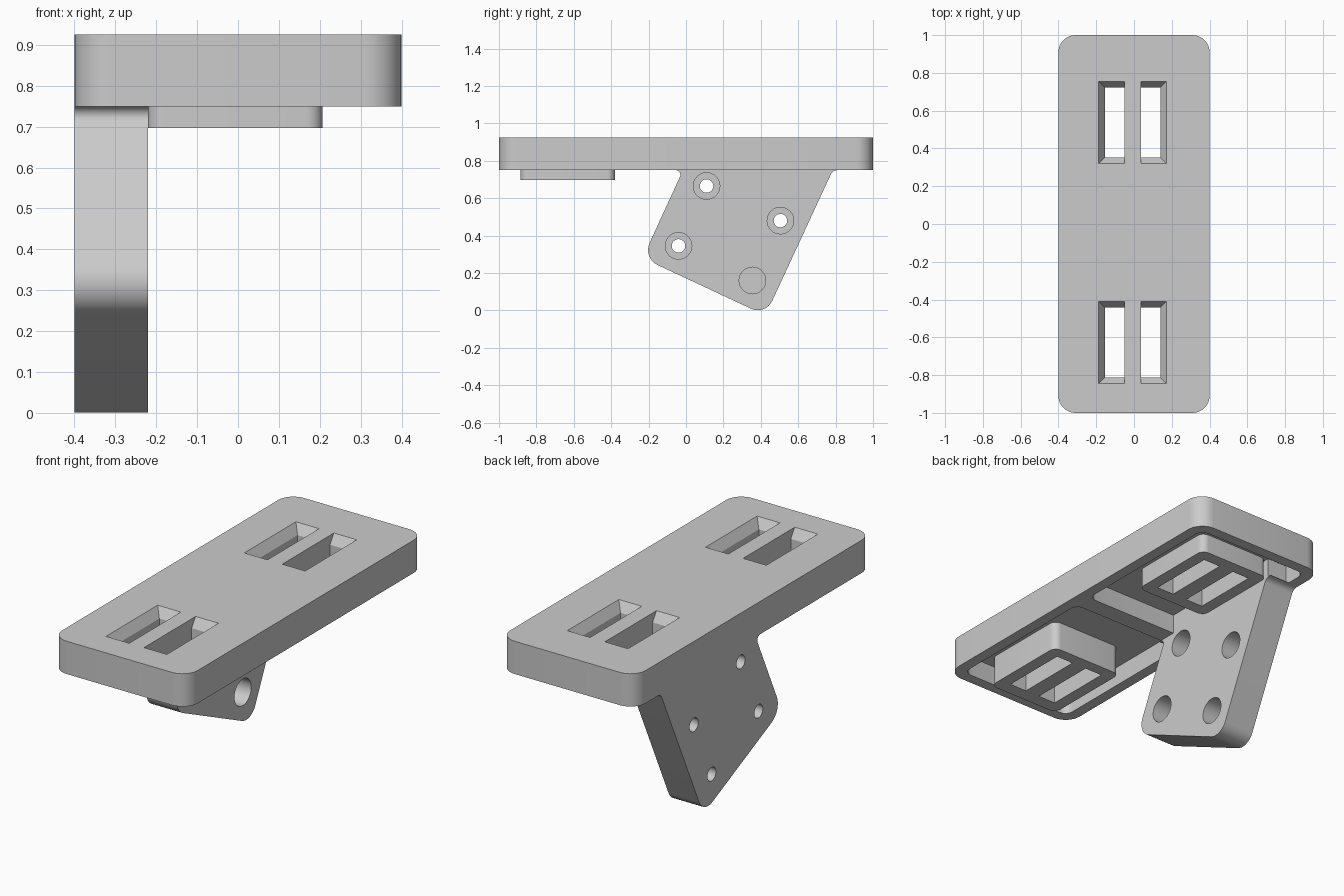
import bpy, bmesh, math
from mathutils import Vector

cube = bpy.data.objects.get("Cube")
if cube:
    bpy.data.objects.remove(cube, do_unlink=True)

GREY = (0.6, 0.6, 0.6, 1)
grey = bpy.data.materials.new("matte_grey")
grey.use_nodes = True
grey.diffuse_color = GREY
grey.node_tree.nodes["Principled BSDF"].inputs["Base Color"].default_value = GREY

TOP, UNDER, CEILING = 0.925, 0.75, 0.855


def loft(name, rings):
    """Closed solid through rings of matching 3D points."""
    bm = bmesh.new()
    loops = [[bm.verts.new(p) for p in ring] for ring in rings]
    n = len(loops[0])
    for a, b in zip(loops, loops[1:]):
        for i in range(n):
            j = (i + 1) % n
            bm.faces.new((a[i], a[j], b[j], b[i]))
    bm.faces.new(loops[0])
    bm.faces.new(loops[-1])
    bmesh.ops.recalc_face_normals(bm, faces=bm.faces)
    mesh = bpy.data.meshes.new(name)
    bm.to_mesh(mesh)
    bm.free()
    mesh.materials.append(grey)
    obj = bpy.data.objects.new(name, mesh)
    bpy.context.collection.objects.link(obj)
    return obj


def prism_z(name, pts, lo, hi):
    return loft(name, [[(a, b, h) for a, b in pts] for h in (lo, hi)])


def prism_x(name, pts, lo, hi):
    return loft(name, [[(h, a, b) for a, b in pts] for h in (lo, hi)])


def rounded(corners, steps=8):
    """Polygon from (a, b, radius) corners, each replaced by an arc."""
    out = []
    for i, (a, b, r) in enumerate(corners):
        p = Vector((a, b))
        if r == 0:
            out.append((a, b))
            continue
        u = (Vector(corners[i - 1][:2]) - p).normalized()
        v = (Vector(corners[(i + 1) % len(corners)][:2]) - p).normalized()
        half = u.angle(v) / 2
        centre = p + (u + v).normalized() * (r / math.sin(half))
        start = p + u * (r / math.tan(half)) - centre
        end = p + v * (r / math.tan(half)) - centre
        for k in range(steps + 1):
            d = start.lerp(end, 0.5).normalized() * r
            ang = math.atan2(start.x * end.y - start.y * end.x, start.dot(end))
            t = (k / steps - 0.5) * ang
            q = centre + Vector((d.x * math.cos(t) - d.y * math.sin(t),
                                 d.x * math.sin(t) + d.y * math.cos(t)))
            out.append((q.x, q.y))
    return out


def rect(x0, x1, y0, y1, r=0):
    return rounded([(x0, y0, r), (x1, y0, r), (x1, y1, r), (x0, y1, r)])


def circle(a, b, r, n=32):
    return [(a + r * math.cos(2 * math.pi * k / n),
             b + r * math.sin(2 * math.pi * k / n)) for k in range(n)]


def cut(obj, cutters):
    bpy.context.view_layer.objects.active = obj
    for c in cutters:
        mod = obj.modifiers.new("cut", "BOOLEAN")
        mod.operation, mod.solver, mod.object = "DIFFERENCE", "EXACT", c
        bpy.ops.object.modifier_apply(modifier=mod.name)


# Top plate with a walled underside and a cross rib
plate = prism_z("top_plate", rect(-0.4, 0.4, -1, 1, 0.09), UNDER, TOP)
pockets = [prism_z("pocket_cutter", rect(-0.34, 0.34, y0, y1, 0.045), 0.6, CEILING)
           for y0, y1 in ((-0.94, -0.05), (0.05, 0.94))]
cut(plate, pockets)

# Strap slots, flared at the top on three sides
slots = []
for y0, y1 in ((-0.845, -0.41), (0.32, 0.755)):
    for x0, x1, in0, in1 in ((-0.187, -0.05, 0.033, 0), (0.037, 0.172, 0, 0.033)):
        wide = rect(x0, x1, y0, y1)
        narrow = rect(x0 + in0, x1 - in1, y0 + 0.033, y1 - 0.033)
        levels = ((0.5, narrow), (TOP - 0.05, narrow), (TOP, wide), (1.1, wide))
        slots.append(loft("slot_cutter", [[(a, b, z) for a, b in ring]
                                          for z, ring in levels]))
cut(plate, slots)

# Pads around the slots
front_pad = prism_z("front_slot_pad", rect(-0.22, 0.207, -0.885, -0.38, 0.04),
                    0.697, CEILING + 0.01)
back_pad = prism_z("back_slot_pad", rect(-0.22, 0.207, 0.285, 0.79, 0.04),
                   UNDER, CEILING + 0.01)
cut(front_pad, slots[:2])
cut(back_pad, slots[2:])

# Slanted side bracket with small fillets under the plate
bracket = prism_x("side_bracket", rounded([
    (-0.065, UNDER, 0), (-0.016, UNDER, 0.025), (-0.232, 0.28, 0.09),
    (0.425, -0.027, 0.085), (0.785, UNDER, 0.04), (0.82, UNDER, 0)]), -0.4, -0.22)
root = prism_x("bracket_root", rect(0, 0.8, UNDER, CEILING + 0.01), -0.36, -0.22)

# Counterbored screw holes
holes = []
for y, z in ((0.11, 0.665), (0.505, 0.48), (-0.04, 0.345), (0.355, 0.16)):
    holes.append(prism_x("hole_cutter", circle(y, z, 0.036), -0.5, -0.1))
    holes.append(prism_x("bore_cutter", circle(y, z, 0.071), -0.33, -0.1))
cut(bracket, holes)

for helper in pockets + slots + holes:
    bpy.data.objects.remove(helper, do_unlink=True)

bpy.ops.object.select_all(action="DESELECT")
for obj in (plate, front_pad, back_pad, bracket, root):
    obj.select_set(True)
bpy.context.view_layer.objects.active = plate
bpy.ops.object.shade_smooth_by_angle(angle=math.radians(30))
